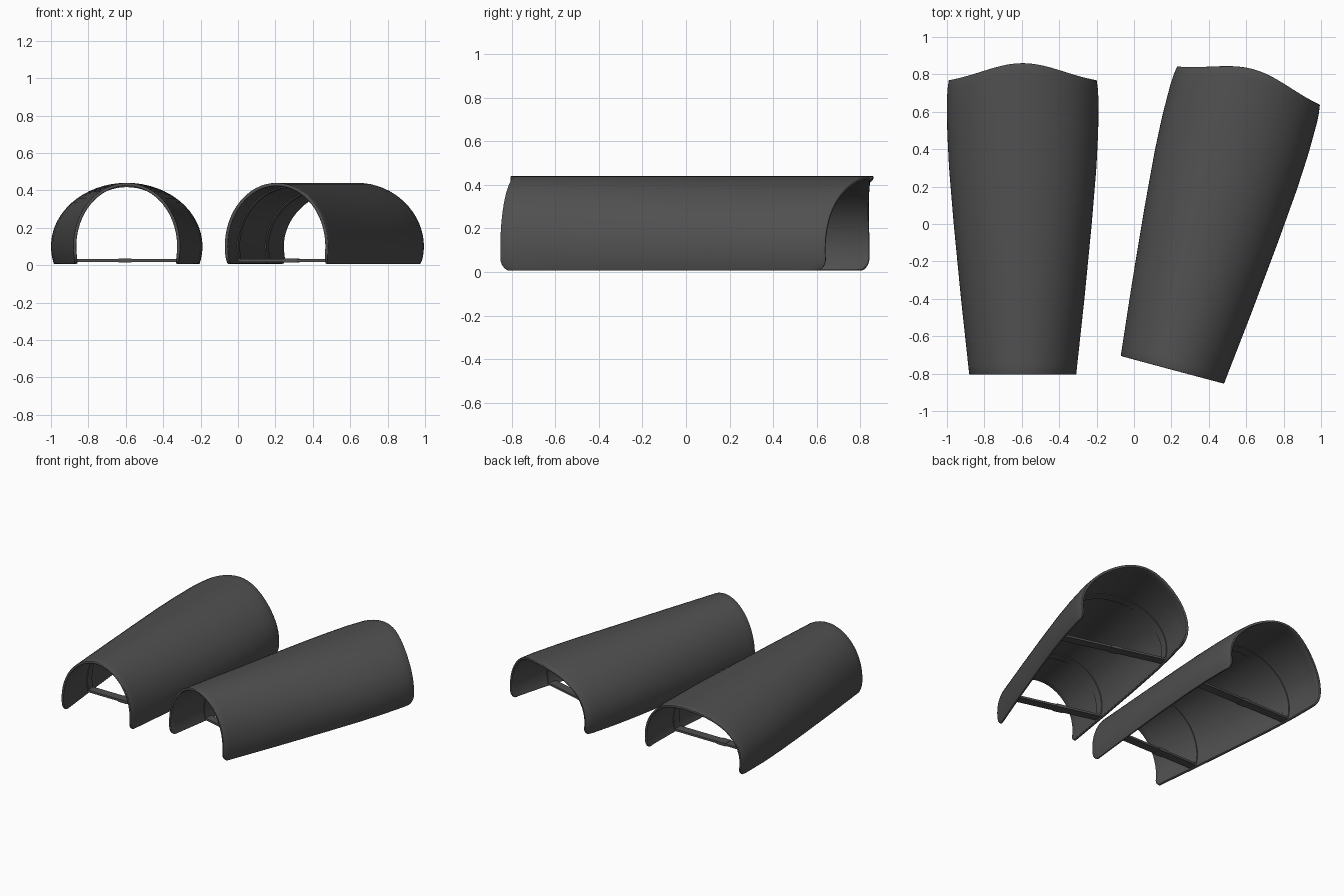
import bpy, math
from mathutils import Matrix

if "Cube" in bpy.data.objects:
    bpy.data.objects.remove(bpy.data.objects["Cube"])

dark = bpy.data.materials.new("dark_grey")
dark.diffuse_color = (0.08, 0.08, 0.08, 1)
dark.use_nodes = True
dark.node_tree.nodes["Principled BSDF"].inputs["Base Color"].default_value = dark.diffuse_color
ZC, ZH, A0 = 0.10, 0.34, math.asin(-0.095 / 0.34)   # arch centre, rise, start angle
WALL = 0.017


def half_width(y):
    # tapers towards the narrow end, levels off and tucks in at the wide end
    pts = [(-0.85, 0.281), (-0.4, 0.33), (0.0, 0.369), (0.3, 0.394),
           (0.5, 0.404), (0.7, 0.405), (0.77, 0.395), (0.87, 0.38)]
    for (a, wa), (b, wb) in zip(pts, pts[1:]):
        if y <= b:
            return wa + (wb - wa) * (y - a) / (b - a)
    return pts[-1][1]


def arch(y, a, inset=0.0):
    return ((half_width(y) - inset) * math.cos(a), y, ZC + (ZH - inset) * math.sin(a))


def make(name, verts, faces, mat, thick=0.0):
    me = bpy.data.meshes.new(name)
    me.from_pydata(verts, [], faces)
    me.materials.append(dark)
    ob = bpy.data.objects.new(name, me)
    bpy.context.collection.objects.link(ob)
    ob.matrix_world = mat
    bpy.ops.object.select_all(action='DESELECT')
    ob.select_set(True)
    bpy.context.view_layer.objects.active = ob
    bpy.ops.object.shade_smooth_by_angle(angle=math.radians(40))
    if thick:
        m = ob.modifiers.new("wall", 'SOLIDIFY')
        m.thickness, m.offset = thick, -1
        b = ob.modifiers.new("rim", 'BEVEL')
        b.width, b.segments, b.angle_limit = 0.004, 2, math.radians(50)


def shell(name, mat):
    # arch angles are denser near the lower edges, for the rounded corners
    n, rows, r = 60, 32, 0.06
    verts = []
    for j in range(rows + 1):
        for i in range(n + 1):
            t = i / n
            t -= 0.7 * math.sin(2 * math.pi * t) / (2 * math.pi)
            a = A0 + (math.pi - 2 * A0) * t
            z = ZC + ZH * math.sin(a)
            cut = r - math.sqrt(max(0, r * r - (r - z) ** 2)) if z < r else 0
            u = abs(math.cos(a))
            crest = 0.6 * (0.5 + 0.5 * math.cos(math.pi * u)) + 0.4 * (1 - u * u)
            y0 = -0.805 + cut
            y1 = 0.77 + 0.09 * crest - cut
            verts.append(arch(y0 + (y1 - y0) * j / rows, a))
    c = n + 1
    faces = [(k, k + c, k + c + 1, k + 1)
             for j in range(rows) for k in range(j * c, j * c + n)]
    make(name, verts, faces, mat, WALL)


def box(name, c, s, mat):
    v = [(c[0] + s[0] * i / 2, c[1] + s[1] * j / 2, c[2] + s[2] * k / 2)
         for i in (-1, 1) for j in (-1, 1) for k in (-1, 1)]
    f = [(0, 1, 3, 2), (4, 6, 7, 5), (0, 4, 5, 1), (2, 3, 7, 6), (0, 2, 6, 4), (1, 5, 7, 3)]
    make(name, v, f, mat)


def strap(name, y, mat):
    # lining band following the inside of the shell
    n, w, a0 = 40, 0.032, math.asin(-0.083 / ZH)
    loop = [(-w, WALL - 0.003), (w, WALL - 0.003), (w, WALL + 0.006), (-w, WALL + 0.006)]
    verts = [arch(y + dy, a0 + (math.pi - 2 * a0) * i / n, ins)
             for i in range(n + 1) for dy, ins in loop]
    faces = [(i * 4 + k, i * 4 + 4 + k, i * 4 + 4 + (k + 1) % 4, i * 4 + (k + 1) % 4)
             for i in range(n) for k in range(4)]
    faces += [(0, 1, 2, 3), tuple(n * 4 + k for k in (3, 2, 1, 0))]
    make(name + "_band", verts, faces, mat)
    # flat strap across the open side, with its buckle
    hw = half_width(y) * 0.975 - WALL
    box(name + "_bar", (0, y, 0.025), (2 * hw, 0.064, 0.015), mat)
    box(name + "_buckle", (-0.01, y, 0.025), (0.07, 0.07, 0.021), mat)


# two guards: one straight, one turned about its narrow end
left = Matrix.Translation((-0.595, 0, 0))
right = (Matrix.Translation((0.205, -0.78, 0)) @ Matrix.Rotation(math.radians(-15), 4, 'Z')
         @ Matrix.Translation((0, 0.805, 0)))
for side, mat in (("left", left), ("right", right)):
    shell(side + "_guard_shell", mat)
    strap(side + "_narrow_strap", -0.45, mat)
    strap(side + "_wide_strap", 0.42, mat)
